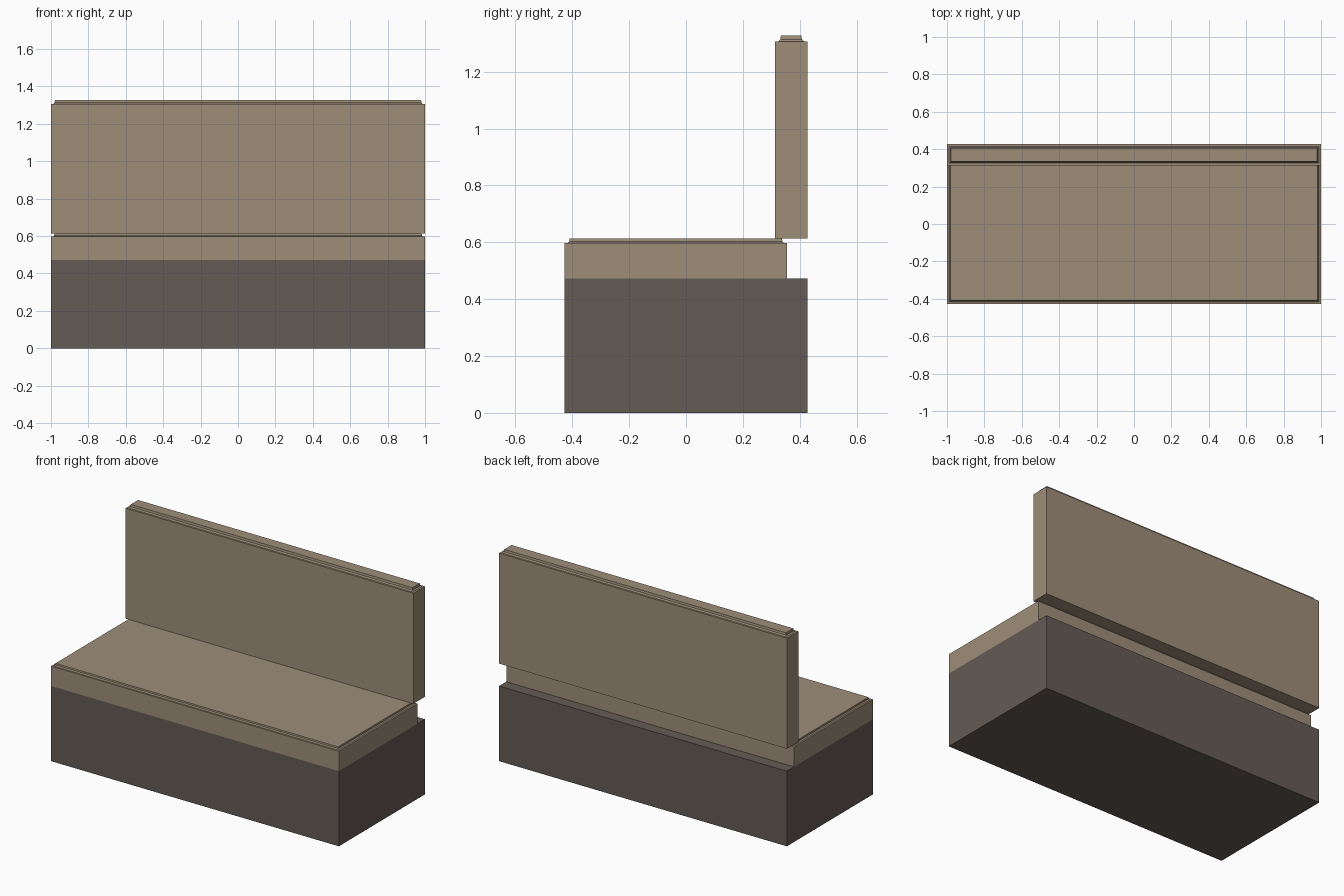
import bpy, bmesh

if "Cube" in bpy.data.objects:
    bpy.data.objects.remove(bpy.data.objects["Cube"])


def material(name, color):
    m = bpy.data.materials.new(name)
    m.diffuse_color = (*color, 1)
    m.use_nodes = True
    m.node_tree.nodes["Principled BSDF"].inputs["Base Color"].default_value = m.diffuse_color
    return m


def stepped_block(name, x, y0, y1, z0, z1, mat, steps=()):
    """Box whose top is continued by rings given as (inset, rise)."""
    bm = bmesh.new()
    rings = []
    for inset, z in [(0, z0), (0, z1)] + [(i, z1 + r) for i, r in steps]:
        a, b, c = x - inset, y0 + inset, y1 - inset
        rings.append([bm.verts.new(p) for p in
                      ((-a, b, z), (a, b, z), (a, c, z), (-a, c, z))])
    for lo, hi in zip(rings, rings[1:]):
        for i in range(4):
            j = (i + 1) % 4
            bm.faces.new((lo[i], lo[j], hi[j], hi[i]))
    bm.faces.new(rings[0][::-1])
    bm.faces.new(rings[-1])
    me = bpy.data.meshes.new(name)
    bm.to_mesh(me)
    bm.free()
    me.materials.append(mat)
    ob = bpy.data.objects.new(name, me)
    bpy.context.collection.objects.link(ob)
    return ob


fabric = material("tan_fabric", (0.34, 0.27, 0.19))
dark = material("dark_base", (0.13, 0.105, 0.09))

# Plinth under the bench
stepped_block("base", 1, -0.427, 0.427, 0, 0.472, dark)

# Seat cushion with stepped top panel
stepped_block("seat_cushion", 1, -0.427, 0.356, 0.472, 0.597, fabric,
              [(0.011, 0), (0.017, 0.006), (0.018, 0.016)])

# Backrest standing on the rear edge of the seat, with stepped cap
stepped_block("backrest", 1, 0.313, 0.427, 0.613, 1.307, fabric,
              [(0.012, 0), (0.019, 0.007), (0.021, 0.021)])
